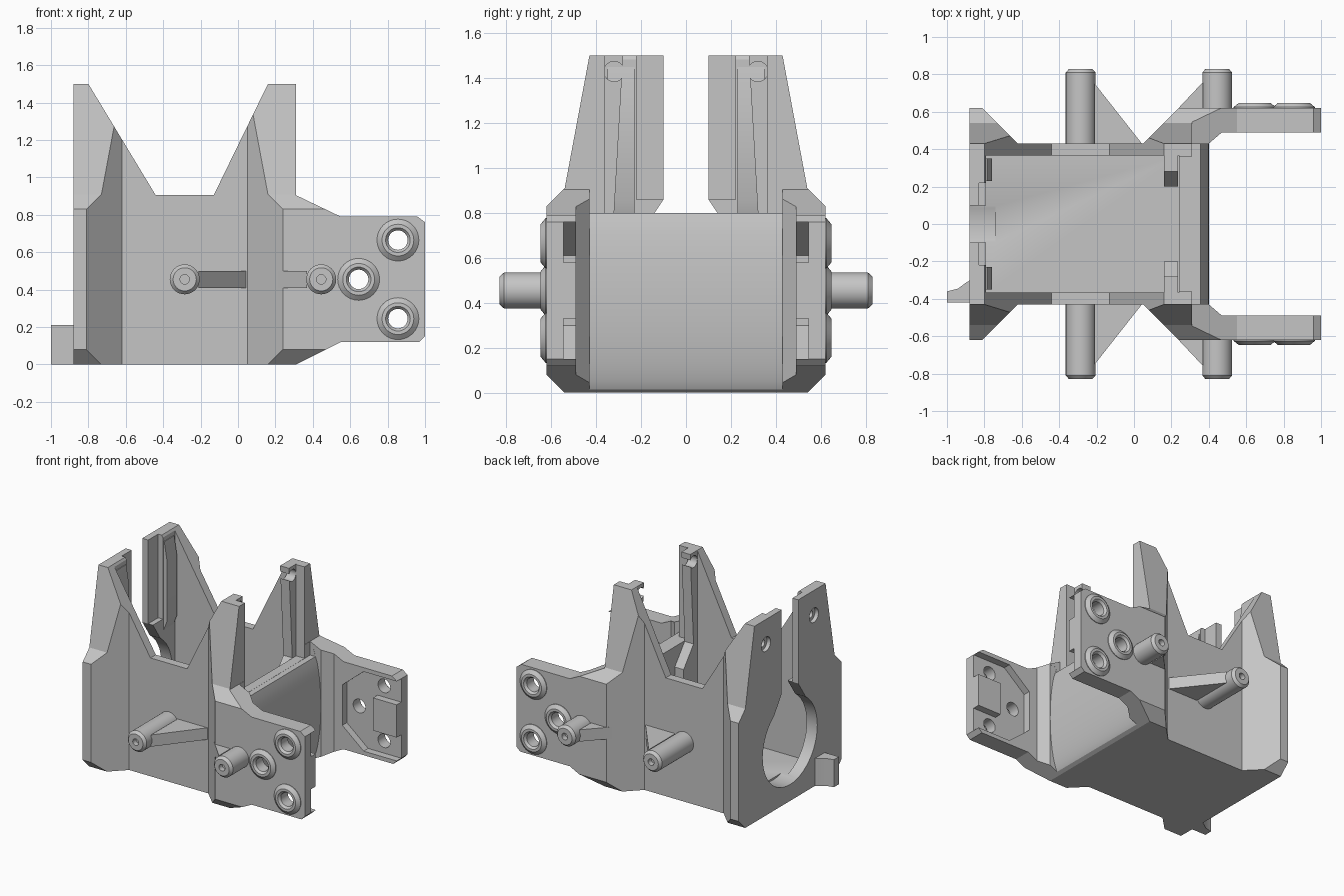
import bpy, bmesh, math

if "Cube" in bpy.data.objects:
    bpy.data.objects.remove(bpy.data.objects["Cube"])

GREY = (0.56, 0.56, 0.56, 1)
grey = bpy.data.materials.new("plain grey")
grey.use_nodes = True
grey.diffuse_color = GREY
grey.node_tree.nodes["Principled BSDF"].inputs["Base Color"].default_value = GREY


def place(axis, u, v, w):
    return {"x": (w, u, v), "y": (u, w, v), "z": (u, v, w)}[axis]


def finish(name, bm):
    bmesh.ops.recalc_face_normals(bm, faces=bm.faces)
    mesh = bpy.data.meshes.new(name)
    bm.to_mesh(mesh)
    bm.free()
    mesh.materials.append(grey)
    ob = bpy.data.objects.new(name, mesh)
    bpy.context.collection.objects.link(ob)
    return ob


def prism(name, pts, axis, a, b):
    """Extrude a flat outline along an axis from a to b."""
    bm = bmesh.new()
    rings = [[bm.verts.new(place(axis, u, v, w)) for u, v in pts] for w in (a, b)]
    bm.faces.new(rings[0])
    bm.faces.new(rings[1])
    n = len(pts)
    for i in range(n):
        j = (i + 1) % n
        bm.faces.new((rings[0][i], rings[0][j], rings[1][j], rings[1][i]))
    return finish(name, bm)


def box(name, x, y, z):
    return prism(name, [(x[0], y[0]), (x[1], y[0]), (x[1], y[1]), (x[0], y[1])], "z", *z)


def circle(u, v, r, n=32):
    return [(u + r * math.cos(2 * math.pi * i / n), v + r * math.sin(2 * math.pi * i / n))
            for i in range(n)]


def both(half):
    """Complete a symmetric outline from its positive half."""
    return half + [(-u, v) for u, v in reversed(half)]


def lathe(name, profile, cx, cz, closed, n=32):
    """Turn a (radius, y) profile about an axis along y."""
    bm = bmesh.new()
    rings = [[bm.verts.new((u, y, v)) for u, v in circle(cx, cz, r, n)] for r, y in profile]
    pairs = list(zip(rings, rings[1:])) + ([(rings[-1], rings[0])] if closed else [])
    for p, q in pairs:
        for i in range(n):
            j = (i + 1) % n
            bm.faces.new((p[i], p[j], q[j], q[i]))
    if not closed:
        bm.faces.new(rings[0])
        bm.faces.new(rings[-1])
    return finish(name, bm)


def boolean(ob, other, op="DIFFERENCE"):
    mod = ob.modifiers.new(op, "BOOLEAN")
    mod.operation, mod.object, mod.solver = op, other, "EXACT"
    bpy.context.view_layer.objects.active = ob
    bpy.ops.object.modifier_apply(modifier=mod.name)
    bpy.data.objects.remove(other)


def mirror(ob):
    mod = ob.modifiers.new("mirror", "MIRROR")
    mod.use_axis = (False, True, False)
    return ob


# Housing: the common volume of its front, side and plan outlines
housing = prism("housing", [
    (-.88, 0), (.31, 0), (.55, .12), (.97, .12), (1, .15), (1, .76), (.96, .79),
    (.55, .79), (.31, .905), (.31, 1.5), (.16, 1.5), (-.13, .905), (-.44, .905),
    (-.8, 1.5), (-.88, 1.5)], "y", -.7, .7)
side = both([(.44, -.1), (.62, .08), (.62, .83), (.54, .91), (.43, 1.5), (.411, 1.6)])
boolean(housing, prism("side_outline", side, "x", -1.1, 1.1), "INTERSECT")
half_plan = [(-.95, .62), (-.81, .62), (-.62, .43), (.05, .43), (.24, .62), (1.1, .62),
             (1.1, .49), (.47, .49), (.40, .43)]
plan = half_plan + [(x, -y) for x, y in reversed(half_plan)]
boolean(housing, prism("plan_outline", plan, "z", -.1, 1.6), "INTERSECT")

# Bulged end wall, its low top edge and the main cavity
bulge = [(.3 + .1 * math.cos(t), .43 + .45 * math.sin(t))
         for t in [math.radians(a) for a in range(-74, 48, 8)]]
boolean(housing, prism("bulge_cut", [(.6, -.1), (.31, -.1)] + bulge + [(.34, .85), (.6, .85)],
                       "y", -.43, .43))
boolean(housing, box("wall_top_cut", (.311, .65), (-.429, .429), (.8, 1.6)))
boolean(housing, box("cavity_cut", (-.79, .24), (-.365, .365), (.14, 1.6)))
boolean(housing, box("tower_cut", (.2, .5), (-.36, .36), (.801, 1.65)))

# Keyhole opening and holes in the far end wall
boolean(housing, prism("round_cut", circle(0, .455, .33, 48), "x", -1, -.74))
boolean(housing, prism("slot_cut", both([(.2, .6), (.2, .71), (.1, .86), (.1, 1.6)]),
                       "x", -1, -.78))
boolean(housing, box("slot_relief_cut", (-.83, -.7), (-.22, .22), (.86, 1.6)))
for s in (1, -1):
    boolean(housing, prism("screw_cut", circle(s * .29, 1.31, .028, 20), "x", -1, -.7))
    boolean(housing, prism("countersink_cut", circle(s * .29, 1.31, .055, 24), "x", -1, -.85))

# Arm holes and the recess on the inner face of each arm
BOSSES = [(.855, .665), (.645, .455), (.855, .245)]
RECESS = [(1.1, .151), (.72, .151), (.54, .3), (.54, .61), (.72, .759), (1.1, .759),
          (1.1, .58), (.8, .58), (.8, .33), (1.1, .33)]
for s in (1, -1):
    boolean(housing, prism("recess_cut", RECESS, "y", s * .45, s * .545))
    for x, z in BOSSES:
        boolean(housing, prism("arm_hole_cut", circle(x, z, .052), "y", s * .4, s * .7))

# Guide lips inside the near towers
lip = prism("tower_lip", [(.39, 1.5), (.28, 1.5), (.32, .8), (.2, .65), (.2, .12), (.39, .12)],
            "x", .16, .235)
boolean(lip, prism("lip_hole_cut", circle(.32, 1.43, .045, 24), "x", .1, .4))
parts = [housing, mirror(lip)]

# Guide ribs inside the far towers
rib = prism("tower_rib", [(-.8, 1.45), (-.785, 1.45), (-.76, 1.3), (-.76, .85), (-.8, .75)],
            "y", .23, .35)
parts.append(mirror(rib))

# Raised collars around the arm holes
for x, z in BOSSES:
    parts.append(mirror(lathe("collar", [(.052, .6), (.052, .63), (.066, .647), (.085, .647),
                                         (.112, .625), (.112, .6)], x, z, True)))

# Side pegs with a centre mark, and their gusset ribs
for x, root in ((-.285, .4), (.445, .55)):
    parts.append(mirror(lathe("side_peg", [(.08, root), (.08, .81), (.062, .83), (.025, .83),
                                           (.025, .79)], x, .455, False)))
for far, tip in ((-.21, .75), (.37, .76)):
    parts.append(mirror(prism("peg_gusset", [(.05, .42), (far, .42), (far, tip)],
                              "z", .41, .5)))

# Small locating tab at the foot of the far wall
tab = [(-1, -.42), (-.86, -.42), (-.86, -.29), (-.9, -.315), (-.94, -.345), (-1, -.36)]
parts.append(prism("foot_tab", tab, "z", 0, .21))

bpy.ops.object.select_all(action="DESELECT")
for ob in parts:
    ob.select_set(True)
bpy.context.view_layer.objects.active = housing
bpy.ops.object.shade_smooth_by_angle(angle=math.radians(25))
